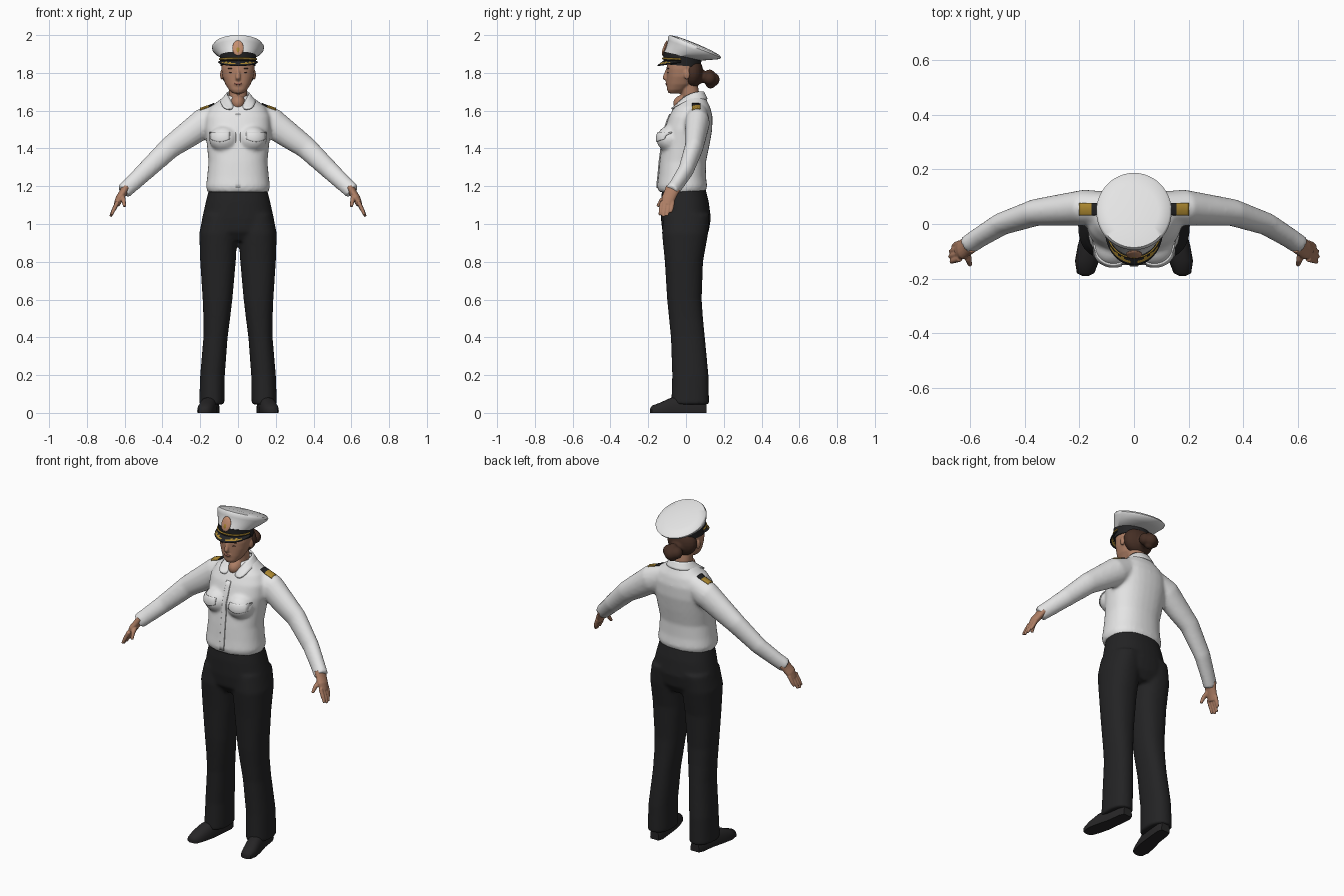
import bpy, bmesh, math
from mathutils import Vector, Matrix

old = bpy.data.objects.get("Cube")
if old:
    bpy.data.objects.remove(old)


def material(name, r, g, b):
    m = bpy.data.materials.new(name)
    m.use_nodes = True
    m.diffuse_color = (r, g, b, 1)
    bsdf = m.node_tree.nodes["Principled BSDF"]
    bsdf.inputs["Base Color"].default_value = (r, g, b, 1)
    bsdf.inputs["Roughness"].default_value = 0.8
    return m


WHITE = material("white cloth", 0.78, 0.78, 0.78)
BLACK = material("black cloth", 0.017, 0.017, 0.018)
LEATHER = material("shoe leather", 0.02, 0.019, 0.02)
SKIN = material("skin", 0.42, 0.21, 0.13)
HAIR = material("brown hair", 0.06, 0.028, 0.018)
GOLD = material("gold braid", 0.42, 0.25, 0.03)
BADGE = material("copper badge", 0.55, 0.27, 0.16)
LIPS = material("lips", 0.3, 0.11, 0.08)
SIDES = (1, -1)


# ---- helpers ----
def finish(name, bm, mats, voxel=0, smooth=0, thick=0, subdiv=0):
    """Turn a bmesh into a smooth object, optionally fused into one skin."""
    bmesh.ops.recalc_face_normals(bm, faces=bm.faces)
    mesh = bpy.data.meshes.new(name)
    bm.to_mesh(mesh)
    bm.free()
    for m in mats:
        mesh.materials.append(m)
    ob = bpy.data.objects.new(name, mesh)
    bpy.context.collection.objects.link(ob)
    for o in bpy.context.selected_objects:
        o.select_set(False)
    ob.select_set(True)
    bpy.context.view_layer.objects.active = ob
    bpy.ops.object.shade_smooth_by_angle(angle=math.radians(50))
    if voxel:
        mod = ob.modifiers.new("fuse", "REMESH")
        mod.mode, mod.voxel_size, mod.use_smooth_shade = "VOXEL", voxel, True
    if smooth:
        mod = ob.modifiers.new("soften", "SMOOTH")
        mod.factor, mod.iterations = 0.5, smooth
    if subdiv:
        ob.modifiers.new("round", "SUBSURF").levels = subdiv
        ob.modifiers["round"].render_levels = subdiv
    if thick:
        mod = ob.modifiers.new("thickness", "SOLIDIFY")
        mod.thickness, mod.offset = thick, 0
    return ob


def loft(bm, rings, caps=True, closed=True):
    loops = [[bm.verts.new(p) for p in ring] for ring in rings]
    n = len(loops[0])
    for a, b in zip(loops, loops[1:]):
        for i in range(n if closed else n - 1):
            j = (i + 1) % n
            bm.faces.new((a[i], a[j], b[j], b[i]))
    if caps:
        bm.faces.new(loops[0])
        bm.faces.new(loops[-1])


def circle(n=32, power=2.0):
    for i in range(n):
        a = math.tau * i / n
        c, s = math.cos(a), math.sin(a)
        yield (math.copysign(abs(c) ** (2 / power), c), math.copysign(abs(s) ** (2 / power), s))


def stack(bm, rows, s=1, power=2.3):
    """Horizontal rings from rows of (z, x0, x1, y0, y1)."""
    loft(bm, [[(s * ((x0 + x1) + (x1 - x0) * c) / 2, ((y0 + y1) + (y1 - y0) * d) / 2, z)
               for c, d in circle(power=power)] for z, x0, x1, y0, y1 in rows])


def tube(bm, rows, s=1, wide=1.0, n=16):
    """Rings along a path of (x, y, z, radius); wide scales the y direction."""
    pts = [Vector(r[:3]) for r in rows]
    rings = []
    for i, p in enumerate(pts):
        t = (pts[min(i + 1, len(pts) - 1)] - pts[max(i - 1, 0)]).normalized()
        v = Vector((0, 1, 0))
        v = (v - v.dot(t) * t).normalized()
        u, r = t.cross(v), rows[i][3]
        ring = [p + u * r * c + v * r * wide * d for c, d in circle(n)]
        rings.append([(s * q.x, q.y, q.z) for q in ring])
    loft(bm, rings)


def ball(bm, centre, radii, tilt=0):
    m = Matrix.Translation(centre) @ Matrix.Rotation(tilt, 4, "X") @ Matrix.Diagonal((*radii, 1))
    bmesh.ops.create_uvsphere(bm, u_segments=20, v_segments=12, radius=1, matrix=m)


def plate(name, point, target, axis, mats, rule=None, n=8):
    """Thin plate laid on a target; point(u, v) gives its outline."""
    bm = bmesh.new()
    loft(bm, [[point(i / n, j / n) for i in range(n + 1)] for j in range(n + 1)], False, False)
    for f in bm.faces:
        f.material_index = rule(f.calc_center_median()) if rule else 0
    ob = finish(name, bm, mats)
    mod = ob.modifiers.new("lay on", "SHRINKWRAP")
    mod.target, mod.wrap_method, mod.wrap_mode = target, "PROJECT", "ABOVE_SURFACE"
    mod.use_project_y, mod.use_project_z = axis == "Y", axis == "Z"
    mod.use_positive_direction, mod.use_negative_direction = axis == "Y", axis == "Z"
    mod.offset = 0.002
    mod = ob.modifiers.new("thickness", "SOLIDIFY")
    mod.thickness, mod.offset = 0.007, 0


# ---- trousers ----
bm = bmesh.new()
stack(bm, [(z, -w, w, a, b) for z, w, a, b in (
    (1.2, .15, -.125, .1), (1.12, .17, -.133, .12), (1.03, .19, -.133, .132),
    (.96, .195, -.125, .12), (.91, .15, -.09, .09))])
for s in SIDES:
    stack(bm, ((1.05, .0, .185, -.12, .125), (.95, .003, .205, -.127, .117), (.8, .012, .2, -.112, .09),
               (.6, .03, .187, -.1, .083), (.5, .042, .183, -.09, .09), (.4, .055, .183, -.08, .1),
               (.2, .07, .2, -.073, .119), (.045, .072, .206, -.078, .122)), s)
finish("trousers", bm, [BLACK], voxel=.01, smooth=4)

# ---- shoes ----
for side, s in zip(("left", "right"), SIDES):
    bm = bmesh.new()
    loft(bm, [[(s * (cx + w * c), y, h * max(0, d * .85 + .15)) for c, d in circle(24, 2.5)]
              for y, cx, w, h in ((-.19, .178, .012, .022), (-.18, .177, .032, .038), (-.135, .172, .044, .055),
                                  (-.08, .16, .046, .08), (0, .145, .04, .09), (.08, .136, .038, .08),
                                  (.108, .134, .028, .06))])
    finish(side + "_shoe", bm, [LEATHER])

# ---- shirt with sleeves ----
bm = bmesh.new()
stack(bm, [(z, -w, w, a, b) for z, w, a, b in (
    (1.17, .162, -.145, .104), (1.2, .17, -.153, .112), (1.25, .163, -.147, .106), (1.33, .156, -.14, .106),
    (1.42, .165, -.128, .125), (1.5, .175, -.115, .139), (1.57, .172, -.09, .14), (1.62, .145, -.062, .128),
    (1.655, .1, -.03, .11), (1.68, .065, -.015, .1))])
for s in SIDES:
    ball(bm, (s * .075, -.085, 1.45), (.078, .072, .07))
    tube(bm, ((.09, .06, 1.575, .07), (.18, .06, 1.535, .08), (.28, .05, 1.462, .069), (.36, .042, 1.405, .06),
              (.485, 0, 1.285, .05), (.57, -.052, 1.205, .044), (.607, -.077, 1.172, .043)), s, .83)
shirt = finish("shirt", bm, [WHITE], voxel=.01, smooth=5)

# ---- collar ----
top = ((0, .095, 1.7), (.045, .082, 1.7), (.062, .035, 1.695), (.045, -.025, 1.662), (.01, -.066, 1.605))
low = ((0, .118, 1.66), (.07, .098, 1.66), (.095, .03, 1.655), (.09, -.04, 1.635), (.072, -.085, 1.607))
bm = bmesh.new()


def both(edge):
    return [(-x, y, z) for x, y, z in edge[:0:-1]] + list(edge)


loft(bm, [both(top), both(low)], False, False)
finish("collar", bm, [WHITE], thick=.009, subdiv=2)

# ---- shirt details ----
plate("placket", lambda u, v: (-.014 + .028 * u, -.4, 1.19 + .39 * v), shirt, "Y", [WHITE], n=16)
for side, s in zip(("left", "right"), SIDES):
    plate(side + "_pocket_flap", lambda u, v: (
        s * (.045 + .1 * u), -.4, 1.485 - v * (.035 + .014 * math.sin(math.pi * u))), shirt, "Y", [WHITE])
    plate(side + "_epaulette", lambda u, v: (s * (.125 + .075 * u), .033 + .042 * v, 1.8), shirt, "Z",
          [BLACK, GOLD], lambda c: int(abs(c.x) > .155))

# ---- head, neck and face ----
bm = bmesh.new()
stack(bm, [(z, -w, w, a, b) for z, w, a, b in (
    (1.692, .028, -.092, -.03), (1.71, .048, -.1, 0), (1.74, .067, -.101, .035), (1.78, .082, -.101, .055),
    (1.82, .088, -.102, .06), (1.87, .087, -.1, .07), (1.91, .06, -.07, .04))])
stack(bm, ((1.58, -.05, .05, -.02, .085), (1.66, -.048, .048, -.02, .075), (1.75, -.05, .05, -.03, .06)))
tube(bm, ((0, -.094, 1.825, .009), (0, -.106, 1.79, .012), (0, -.113, 1.775, .013), (0, -.1, 1.765, .012)))
ball(bm, (0, -.095, 1.742), (.026, .012, .014))
ball(bm, (0, -.012, 1.64), (.04, .056, .045))
for s in SIDES:
    ball(bm, (s * .087, .005, 1.79), (.008, .016, .026))
finish("head", bm, [SKIN], voxel=.005, smooth=3)

bm = bmesh.new()
for s in SIDES:
    ball(bm, (s * .034, -.092, 1.803), (.013, .006, .004))
    ball(bm, (s * .036, -.093, 1.823), (.019, .006, .003))
finish("eyes_and_brows", bm, [HAIR])
bm = bmesh.new()
ball(bm, (0, -.103, 1.742), (.021, .006, .006))
finish("mouth", bm, [LIPS])

# ---- hair with bun ----
bm = bmesh.new()
ball(bm, (0, .035, 1.8), (.091, .057, .08))
ball(bm, (0, .085, 1.78), (.04, .035, .035))
for x, y, z, r in ((0, .14, 1.765, .038), (.025, .125, 1.77, .034), (-.025, .125, 1.77, .034),
                   (0, .125, 1.79, .028), (0, .13, 1.745, .028)):
    ball(bm, (x, y, z), (r, r, r))
finish("hair", bm, [HAIR], voxel=.006, smooth=2)

# ---- hands ----
for side, s in zip(("left", "right"), SIDES):
    bm = bmesh.new()
    tube(bm, ((.595, -.068, 1.19, .023), (.612, -.082, 1.16, .021), (.628, -.093, 1.135, .021),
              (.643, -.1, 1.1, .016)), s, 1.75)
    for i, reach in enumerate((.058, .066, .062, .045)):
        y = -.127 + .019 * i
        tube(bm, ((.637, y, 1.118, .0115), (.637 + reach * .35, y - .006, 1.105 - reach * .5, .0105),
                  (.637 + reach * .58, y - .012, 1.105 - reach, .007)), s)
    tube(bm, ((.612, -.095, 1.15, .014), (.606, -.13, 1.125, .012), (.6, -.15, 1.092, .008)), s)
    finish(side + "_hand", bm, [SKIN], voxel=.004, smooth=2)


# ---- peaked cap ----
def cap_ring(cy, cz, rx, ry, rise):
    return [(rx * c, cy + ry * d, cz - rise * d) for c, d in circle(48)]


bm = bmesh.new()
loft(bm, [cap_ring(*r) for r in (
    (-.02, 1.885, .094, .1, .02), (.015, 1.903, .118, .12, .034), (.042, 1.923, .135, .137, .05),
    (.046, 1.936, .138, .141, .055), (.046, 1.947, .13, .132, .053), (.046, 1.955, .09, .09, .037),
    (.046, 1.958, .02, .02, .008))])
finish("cap_crown", bm, [WHITE])
bm = bmesh.new()
loft(bm, [cap_ring(-.02, 1.838, .093, .098, .008), cap_ring(-.02, 1.892, .097, .102, .021)])
finish("cap_band", bm, [BLACK])


def front_arc(rx, ry, z, drop, n=24):
    """Arc round the front of the cap that dips by drop in the middle."""
    arc = [math.pi * (1 + (i + .5) / (n + 1)) for i in range(n + 1)]
    return [(rx * math.cos(a), -.02 + ry * math.sin(a), z + drop * math.sin(a)) for a in arc]


bm = bmesh.new()
loft(bm, [front_arc(.093 + .003 * k, .098 + .008 * k, 1.862 - .001 * k, .005 * k) for k in range(5)], False, False)
bm.faces.ensure_lookup_table()
for i, f in enumerate(bm.faces):
    row, col = divmod(i, 24)
    f.material_index = int(row == 2 and 3 < col < 20 and col not in (11, 12) or row == 1 and col in (6, 8, 15, 17))
finish("cap_visor", bm, [BLACK, GOLD], thick=.006)
bm = bmesh.new()
tube(bm, [(*p, .005) for p in front_arc(.097, .102, 1.872, -.004)], n=8)
finish("chin_strap", bm, [GOLD])
bm = bmesh.new()
ball(bm, (0, -.112, 1.932), (.03, .009, .042), math.radians(-18))
finish("cap_badge", bm, [BADGE])
bm = bmesh.new()
ball(bm, (0, -.119, 1.925), (.013, .005, .02), math.radians(-18))
finish("badge_centre", bm, [GOLD])
